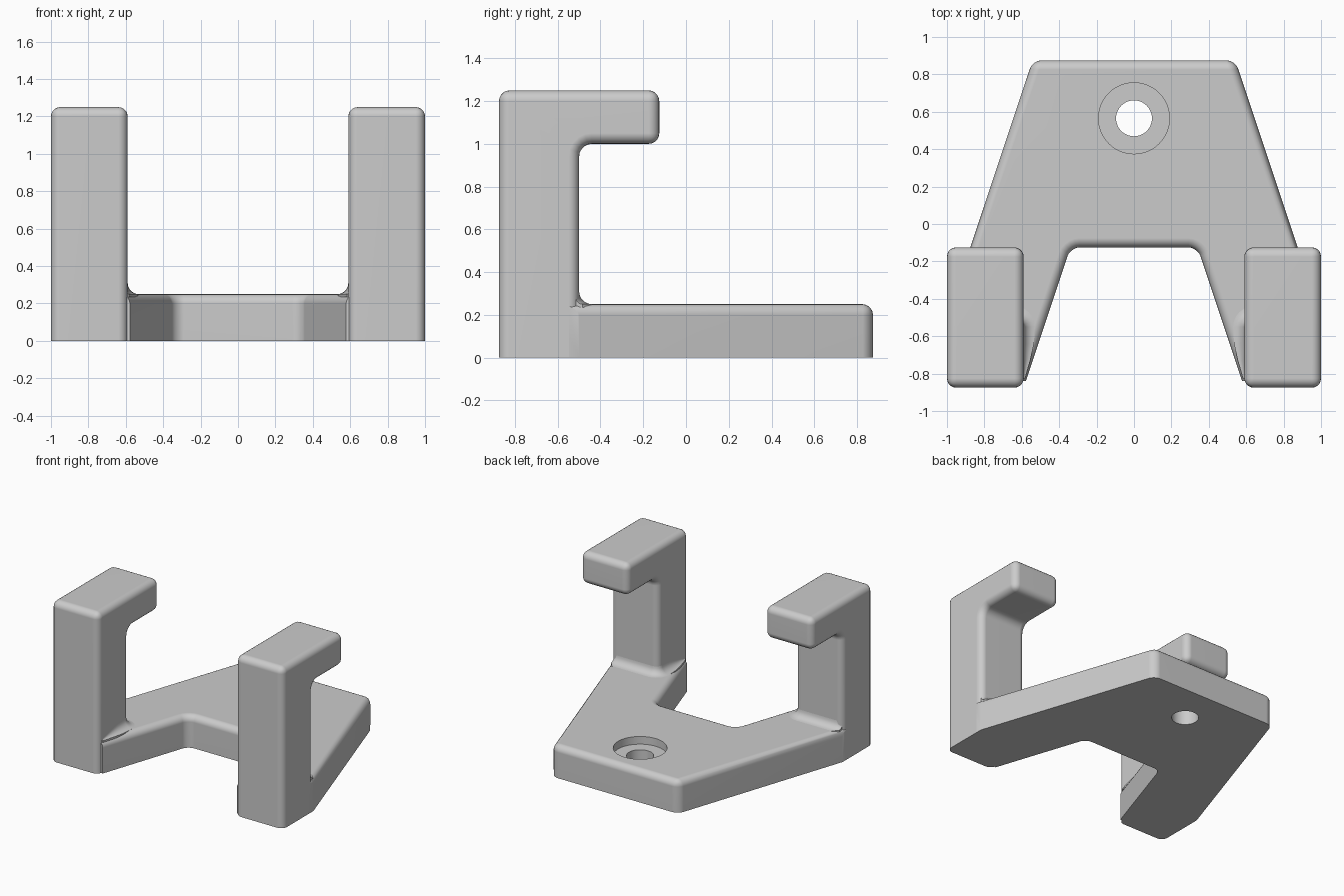
import bpy, bmesh, math
from mathutils import Vector

if "Cube" in bpy.data.objects:
    bpy.data.objects.remove(bpy.data.objects["Cube"])

R = 0.05          # edge rounding
FILLET = 0.06     # inner corner fillet


def add_object(name, bm):
    bmesh.ops.recalc_face_normals(bm, faces=bm.faces[:])
    mesh = bpy.data.meshes.new(name)
    bm.to_mesh(mesh)
    bm.free()
    obj = bpy.data.objects.new(name, mesh)
    bpy.context.collection.objects.link(obj)
    return obj


def prism(points, offset):
    bm = bmesh.new()
    face = bm.faces.new([bm.verts.new(p) for p in points])
    ext = bmesh.ops.extrude_face_region(bm, geom=[face])
    verts = [v for v in ext["geom"] if isinstance(v, bmesh.types.BMVert)]
    bmesh.ops.translate(bm, vec=Vector(offset), verts=verts)
    bmesh.ops.recalc_face_normals(bm, faces=bm.faces[:])
    return bm


def round_edges(bm, pick, width):
    edges = [e for e in bm.edges if pick(e)]
    bmesh.ops.bevel(bm, geom=edges, offset=width, offset_type='OFFSET',
                    segments=5, profile=0.5, affect='EDGES', clamp_overlap=False)
    bm.normal_update()


def mid(e):
    return (e.verts[0].co + e.verts[1].co) / 2


def upright(e):
    return abs(e.verts[0].co.z - e.verts[1].co.z) > 0.1


def finish(obj):
    bpy.ops.object.select_all(action='DESELECT')
    obj.select_set(True)
    bpy.context.view_layer.objects.active = obj
    for m in list(obj.modifiers):
        bpy.ops.object.modifier_apply(modifier=m.name)
    bpy.ops.object.shade_smooth_by_angle(angle=math.radians(35))
    wn = obj.modifiers.new("weighted_normals", 'WEIGHTED_NORMAL')
    wn.keep_sharp = True


def mirror_x(obj):
    m = obj.modifiers.new("mirror", 'MIRROR')
    m.use_axis = (True, False, False)
    m.use_clip = False


# Base plate: tapered outline with a notch in the front
half = [(0.542, 0.875), (1.0, -0.5), (0.999, -0.62), (0.9, -0.62),
        (0.9, -0.82), (0.578, -0.84), (0.34, -0.125)]
outline = half + [(-x, y) for x, y in reversed(half)]
bm = prism([(x, y, 0) for x, y in outline], (0, 0, 0.25))


def notch_corner(e):
    m = mid(e)
    return upright(e) and abs(m.x) < 0.36 and m.y < 0


def plate_rim(e):
    m = mid(e)
    if upright(e):
        return m.y > 0.8
    hidden = abs(m.x) > 0.65 and m.y < -0.45
    return min(v.co.z for v in e.verts) > 0.24 and not hidden


round_edges(bm, notch_corner, R)
round_edges(bm, lambda e: plate_rim(e) and e.calc_face_angle(0) > 1, R)
plate = add_object("base_plate", bm)

# Counterbored screw hole
for radius, bottom in ((0.096, -0.1), (0.19, 0.19)):
    bm = bmesh.new()
    bmesh.ops.create_cone(bm, cap_ends=True, segments=48, radius1=radius,
                          radius2=radius, depth=0.5)
    bmesh.ops.translate(bm, vec=(0, 0.565, bottom + 0.25), verts=bm.verts[:])
    cutter = add_object("hole_cutter", bm)
    cutter.hide_render = True
    cut = plate.modifiers.new("hole", 'BOOLEAN')
    cut.operation = 'DIFFERENCE'
    cut.solver = 'EXACT'
    cut.object = cutter
finish(plate)
for o in [o for o in bpy.data.objects if o.name.startswith("hole_cutter")]:
    bpy.data.objects.remove(o)

# Hooked arms: upright post with an overhanging lip
profile = [(-0.875, 0), (-0.5, 0), (-0.5, 1.0), (-0.125, 1.0),
           (-0.125, 1.25), (-0.875, 1.25)]
bm = prism([(0.59, y, z) for y, z in profile], (0.41, 0, 0))


def inner_corner(e):
    m = mid(e)
    return abs(m.y + 0.5) < 0.01 and abs(m.z - 1) < 0.01 and abs(m.x - 0.795) < 0.01


round_edges(bm, inner_corner, FILLET)
round_edges(bm, lambda e: max(v.co.z for v in e.verts) > 0.01
            and e.calc_face_angle(0) > 1, R)
arms = add_object("hook_arms", bm)
mirror_x(arms)
finish(arms)

# Concave fillet swept round the foot of each arm: (x, y, normal angle, radius)
path = [(0.985, -0.515, 90, 0.03), (0.95, -0.5, 90, FILLET)]
for i in range(7):
    a = 90 + 15 * i
    path.append((0.64 + R * math.cos(math.radians(a)),
                 -0.55 + R * math.sin(math.radians(a)), a, FILLET))
path += [(0.59, -0.64, 180, 0.055), (0.59, -0.73, 180, 0.035), (0.59, -0.83, 180, 0.006)]
bm = bmesh.new()
rings = []
for x, y, a, r in path:
    n = Vector((math.cos(math.radians(a)), math.sin(math.radians(a)), 0))
    section = [(r - r * math.cos(t * math.pi / 12), r - r * math.sin(t * math.pi / 12))
               for t in range(7)]
    section += [(r, -0.015), (-0.02, -0.015), (-0.02, r)]
    rings.append([bm.verts.new(Vector((x, y, 0.25 + h)) + n * d) for d, h in section])
count = len(rings[0])
for p, q in zip(rings, rings[1:]):
    for i in range(count):
        j = (i + 1) % count
        bm.faces.new((p[i], p[j], q[j], q[i]))
bm.faces.new(rings[0])
bm.faces.new(rings[-1])
fillets = add_object("arm_fillets", bm)
mirror_x(fillets)
finish(fillets)
